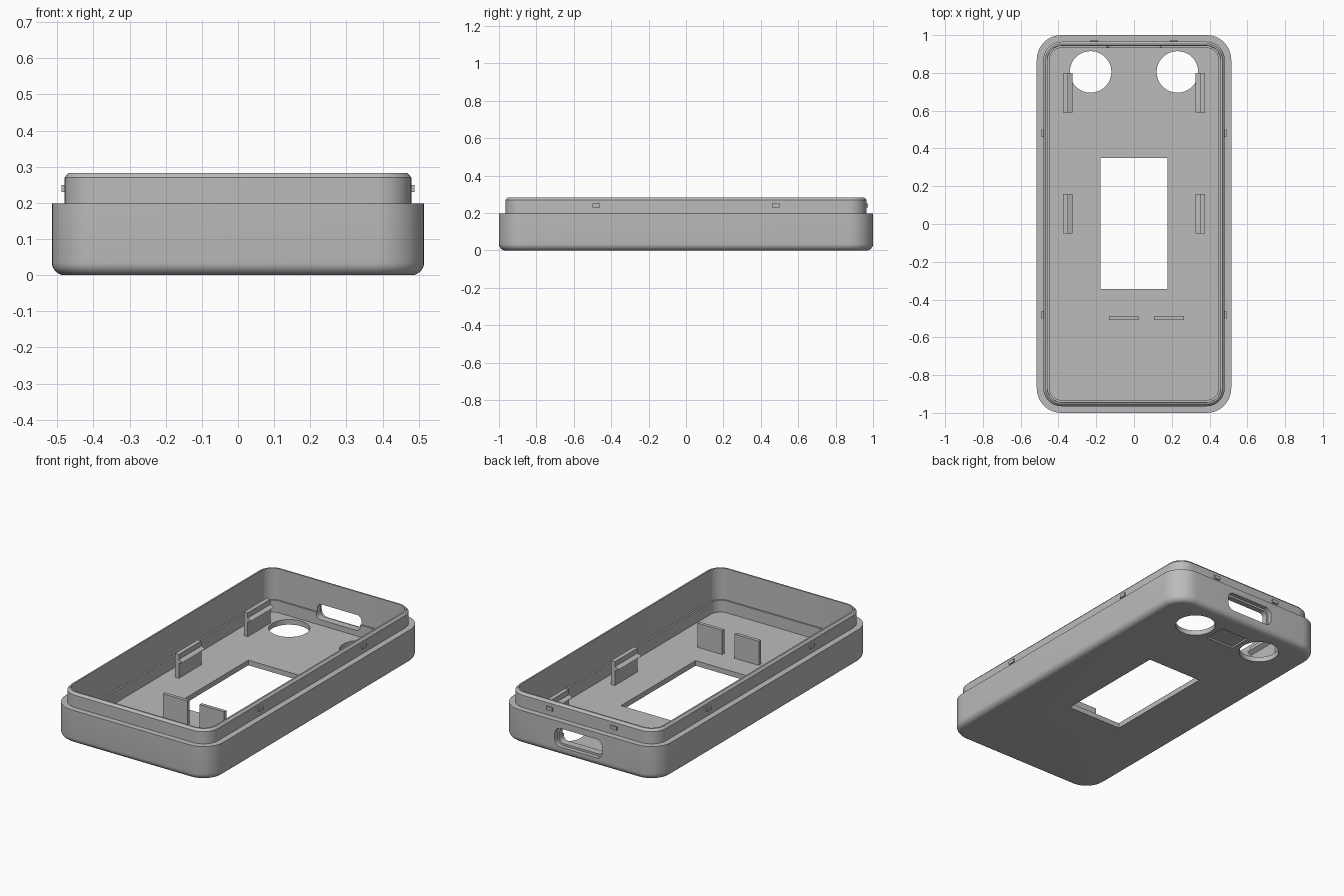
import bpy, bmesh, math
from mathutils import Matrix

if "Cube" in bpy.data.objects:
    bpy.data.objects.remove(bpy.data.objects["Cube"])

grey = bpy.data.materials.new("plain grey")
grey.use_nodes = True
COLOUR = (0.5, 0.5, 0.5, 1)
grey.diffuse_color = COLOUR
grey.node_tree.nodes["Principled BSDF"].inputs["Base Color"].default_value = COLOUR


def make(name, bm):
    bmesh.ops.recalc_face_normals(bm, faces=bm.faces)
    mesh = bpy.data.meshes.new(name)
    bm.to_mesh(mesh)
    bm.free()
    mesh.materials.append(grey)
    obj = bpy.data.objects.new(name, mesh)
    bpy.context.collection.objects.link(obj)
    return obj


def ring(hx, hy, r, steps=10):
    """Rounded rectangle outline, counter-clockwise."""
    pts = []
    for k, (sx, sy) in enumerate([(1, 1), (-1, 1), (-1, -1), (1, -1)]):
        for i in range(steps + 1):
            a = math.pi / 2 * (k + i / steps)
            pts.append((sx * (hx - r) + r * math.cos(a), sy * (hy - r) + r * math.sin(a)))
    return pts


def loft(name, hx, hy, r, profile):
    """Stack rounded rectangles given as (inset, height) and cap both ends."""
    bm = bmesh.new()
    rows = [[bm.verts.new((x, y, z)) for x, y in ring(hx - d, hy - d, r - d)] for d, z in profile]
    for a, b in zip(rows, rows[1:]):
        for i in range(len(a)):
            j = (i + 1) % len(a)
            bm.faces.new((a[i], a[j], b[j], b[i]))
    bm.faces.new(rows[0])
    bm.faces.new(rows[-1])
    return make(name, bm)


def box(name, x0, x1, y0, y1, z0, z1):
    bm = bmesh.new()
    bmesh.ops.create_cube(bm, size=1)
    bm.transform(Matrix.Translation(((x0 + x1) / 2, (y0 + y1) / 2, (z0 + z1) / 2))
                 @ Matrix.Diagonal((x1 - x0, y1 - y0, z1 - z0, 1)))
    return make(name, bm)


def cut(target, cutter):
    cutter.hide_render = True
    mod = target.modifiers.new("cut", "BOOLEAN")
    mod.operation = "DIFFERENCE"
    mod.solver = "EXACT"
    mod.object = cutter
    bpy.context.view_layer.objects.active = target
    bpy.ops.object.modifier_apply(modifier=mod.name)
    bpy.data.objects.remove(cutter)


# Tray: filleted base, stepped lip, inner ledge and floor
FLOOR = 0.03
FILLET = 0.035
profile = []
for i in range(7):
    a = math.pi / 2 * i / 6
    profile.append((FILLET * (1 - math.sin(a)), FILLET * (1 - math.cos(a))))
profile += [(0, 0.198), (0.035, 0.198), (0.035, 0.27), (0.047, 0.283), (0.056, 0.283),
            (0.058, 0.1), (0.068, 0.1), (0.068, FLOOR)]
shell = loft("case_shell", 0.515, 1.0, 0.13, profile)

# Screen window, shallow underside recess and two round holes
cut(shell, box("window_cutter", -0.178, 0.178, -0.343, 0.35, -0.1, 0.1))
cut(shell, box("recess_cutter", -0.09, 0.09, 0.74, 0.87, -0.1, 0.01))
for side in (-1, 1):
    bm = bmesh.new()
    bmesh.ops.create_cone(bm, cap_ends=True, segments=48, radius1=0.11, radius2=0.11, depth=0.2,
                          matrix=Matrix.Translation((side * 0.23, 0.805, 0)))
    cut(shell, make("hole_cutter", bm))

# Port opening through the back wall, wider on the outside
port = loft("port_cutter", 0.155, 0.055, 0.04,
            [(0, -0.1), (0, 0.025), (0.012, 0.025), (0.012, 0.2)])
port.data.transform(Matrix.Translation((0, 1.0, 0.105)) @ Matrix.Rotation(math.pi / 2, 4, "X"))
cut(shell, port)

bpy.ops.object.select_all(action="DESELECT")
shell.select_set(True)
bpy.context.view_layer.objects.active = shell
bpy.ops.object.shade_smooth_by_angle(angle=math.radians(30))

# Hooked board clips along both sides
HOOK = [(0.375, 0.02), (0.375, 0.17), (0.35, 0.17), (0.35, 0.14), (0.325, 0.13),
        (0.35, 0.115), (0.35, 0.02)]
for side, label in ((1, "left"), (-1, "right")):
    for place, y0, y1 in (("back", 0.59, 0.80), ("middle", -0.05, 0.16)):
        bm = bmesh.new()
        face = bm.faces.new([bm.verts.new((side * x, y0, z)) for x, z in HOOK])
        extruded = bmesh.ops.extrude_face_region(bm, geom=[face], use_keep_orig=True)
        moved = [g for g in extruded["geom"] if isinstance(g, bmesh.types.BMVert)]
        bmesh.ops.translate(bm, verts=moved, vec=(0, y1 - y0, 0))
        make(f"{label}_{place}_clip", bm)

    # Snap nubs on the lip
    for place, y in (("back", 0.48), ("front", -0.48)):
        xs = sorted((side * 0.47, side * 0.489))
        box(f"{label}_{place}_nub", *xs, y - 0.02, y + 0.02, 0.23, 0.25)
    box(f"rear_{label}_nub", side * 0.21 - 0.02, side * 0.21 + 0.02, 0.955, 0.974, 0.23, 0.25)

# Upright stop plates in front of the window
box("right_stop_plate", -0.133, 0.025, -0.507, -0.487, 0.02, 0.172)
box("left_stop_plate", 0.105, 0.265, -0.507, -0.487, 0.02, 0.172)
